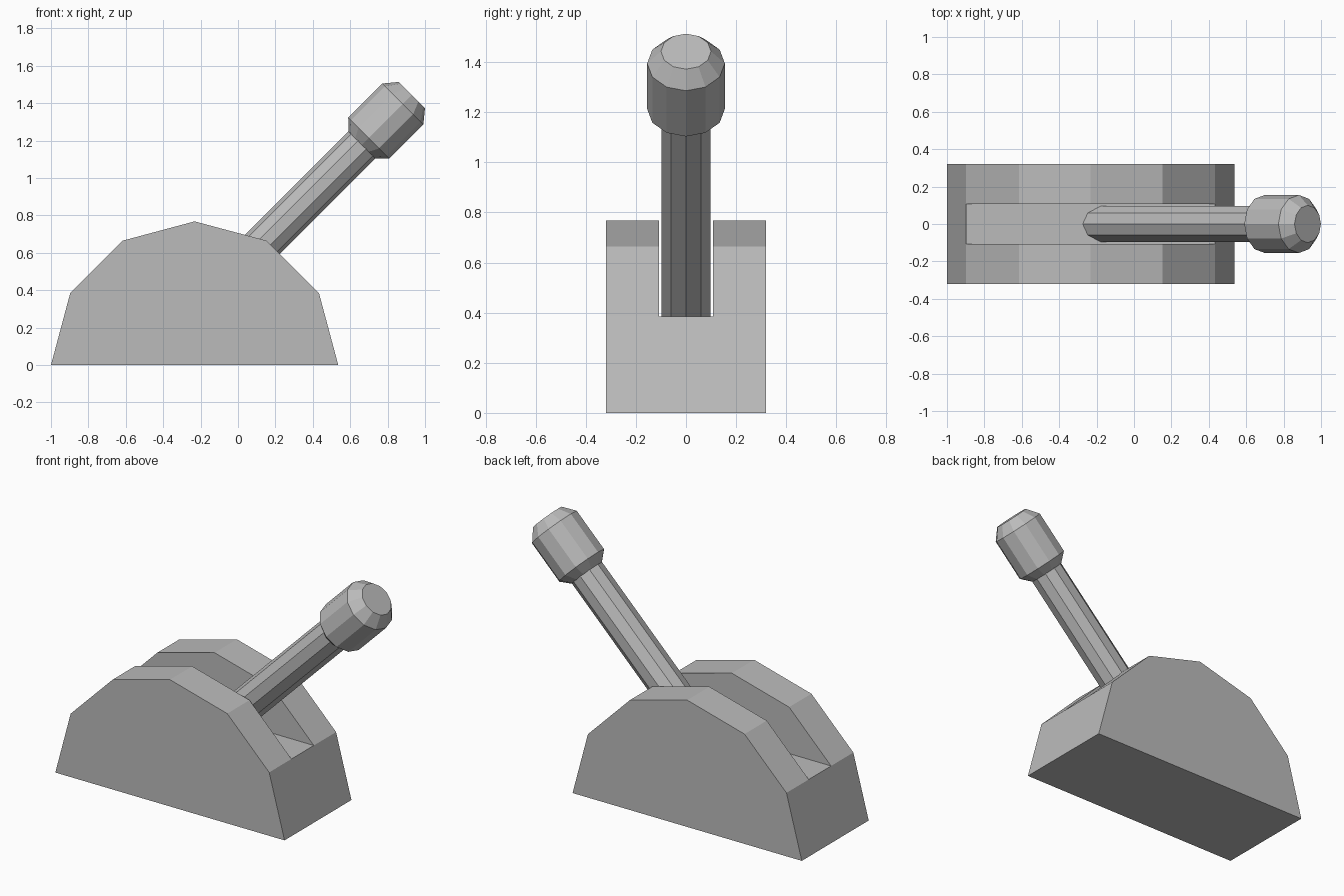
import bpy, bmesh
from math import pi, sin, cos, radians
from mathutils import Matrix, Vector

if "Cube" in bpy.data.objects:
    bpy.data.objects.remove(bpy.data.objects["Cube"], do_unlink=True)

grey = bpy.data.materials.new("plain_grey")
grey.use_nodes = True
colour = (0.5, 0.5, 0.5, 1)
grey.diffuse_color = colour
grey.node_tree.nodes["Principled BSDF"].inputs["Base Color"].default_value = colour


def finish(name, bm):
    bmesh.ops.recalc_face_normals(bm, faces=bm.faces)
    mesh = bpy.data.meshes.new(name)
    bm.to_mesh(mesh)
    bm.free()
    mesh.materials.append(grey)
    obj = bpy.data.objects.new(name, mesh)
    bpy.context.collection.objects.link(obj)
    return obj


def lathe(name, profile, sides, turn):
    """Capped faceted solid from (radius, height) pairs, set along the tilted lever axis."""
    bm = bmesh.new()
    rings = [[bm.verts.new((r * cos(turn + 2 * pi * i / sides),
                            r * sin(turn + 2 * pi * i / sides), h))
              for i in range(sides)] for r, h in profile]
    for low, high in zip(rings, rings[1:]):
        for i in range(sides):
            j = (i + 1) % sides
            bm.faces.new((low[i], low[j], high[j], high[i]))
    bm.faces.new(rings[0])
    bm.faces.new(rings[-1])
    axis_offset = Vector((-0.257, 0, 0.257))
    bm.transform(Matrix.Translation(axis_offset) @ Matrix.Rotation(radians(45), 4, 'Y'))
    return finish(name, bm)


# Housing: half of a twelve-sided drum with a slot between two cheeks
bm = bmesh.new()
radius, centre = 0.768, -0.232
rings = [[bm.verts.new((centre + radius * cos(k * pi / 6), y, radius * sin(k * pi / 6)))
          for k in range(7)] for y in (-0.32, -0.107, 0.107, 0.32)]
for strip in range(3):
    a, b = rings[strip], rings[strip + 1]
    # The middle strip skips the top segments and gets the slot floor instead
    segments = [(0, 1), (1, 5), (5, 6), (6, 0)] if strip == 1 else [(k, (k + 1) % 7) for k in range(7)]
    for i, j in segments:
        bm.faces.new((a[i], a[j], b[j], b[i]))
for ring in (rings[0], rings[3]):
    bm.faces.new(ring)
for ring in (rings[1], rings[2]):
    bm.faces.new(ring[1:6])
finish("slotted_housing", bm)

# Lever shaft, footed below the slot floor
lathe("lever_shaft", [(0.102, 0.05), (0.102, 1.4)], 10, pi / 10 + pi / 10)
bpy.data.objects["lever_shaft"].data.transform(Matrix.Identity(4))

# Grip with chamfered ends
lathe("lever_grip", [(0.102, 1.3), (0.155, 1.352), (0.155, 1.61), (0.1, 1.677)], 12, 0)
